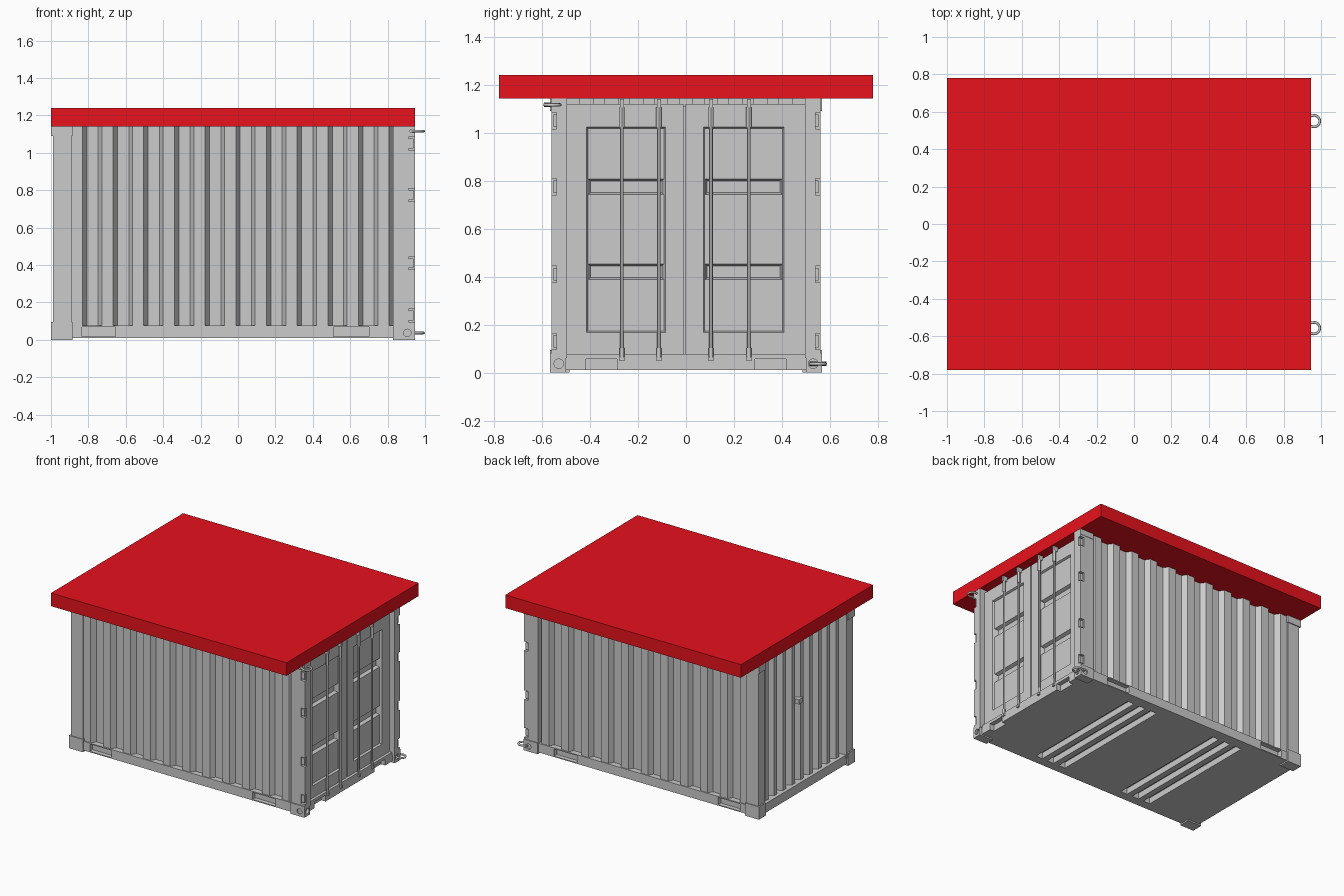
import bpy, bmesh, math
from mathutils import Vector

if "Cube" in bpy.data.objects:
    bpy.data.objects.remove(bpy.data.objects["Cube"])


def finish(name, bm):
    bmesh.ops.recalc_face_normals(bm, faces=bm.faces)
    me = bpy.data.meshes.new(name)
    bm.to_mesh(me)
    bm.free()
    ob = bpy.data.objects.new(name, me)
    bpy.context.collection.objects.link(ob)
    return ob


def box(name, x0, x1, y0, y1, z0, z1, taper=0):
    """Axis-aligned box; taper shrinks the x0 end on all four edges."""
    bm = bmesh.new()
    bmesh.ops.create_cube(bm, size=1)
    for v in bm.verts:
        t = taper if v.co.x < 0 else 0
        v.co = Vector((x0 if v.co.x < 0 else x1, y0 + t if v.co.y < 0 else y1 - t,
                       z0 + t if v.co.z < 0 else z1 - t))
    return finish(name, bm)


def rod(name, centre, r, length, axis='Z', sides=12):
    rot = {'X': (0, math.pi / 2, 0), 'Y': (math.pi / 2, 0, 0), 'Z': (0, 0, 0)}[axis]
    bpy.ops.mesh.primitive_cylinder_add(vertices=sides, radius=r, depth=length,
                                        location=centre, rotation=rot)
    ob = bpy.context.object
    ob.name = name
    bpy.ops.object.shade_smooth_by_angle()
    return ob


def cut(ob, cutters):
    for c in cutters:
        c.hide_render = True
        m = ob.modifiers.new('cut', 'BOOLEAN')
        m.operation, m.object, m.solver = 'DIFFERENCE', c, 'EXACT'
        bpy.context.view_layer.objects.active = ob
        bpy.ops.object.modifier_apply(modifier=m.name)
        bpy.data.objects.remove(c)


# Red roof slab
roof = box('roof', -1, .947, -.78, .78, 1.142, 1.24)
red = bpy.data.materials.new('red')
red.diffuse_color = (.8, .006, .012, 1)
red.use_nodes = True
red.node_tree.nodes["Principled BSDF"].inputs["Base Color"].default_value = red.diffuse_color
roof.data.materials.append(red)

# Corrugated walls: one outline around both sides and the closed end
P, OUT, IN = .164, .55, .515
side = [(-.92, OUT)]
for k in range(-5, 6):
    x = k * P
    side += [(x - .012, OUT), (x + .012, IN)]
    if k < 5:
        side += [(x + .072, IN), (x + .092, OUT)]
side.append((.86, IN))
end = []
for k in range(-4, 5):
    y = k * .104
    end += [(-.925, y - .038), (-.96, y - .018), (-.96, y + .018), (-.925, y + .038)]
outline = ([(x, -y) for x, y in side] + [(x, y) for x, y in reversed(side)]
           + list(reversed([(-.925, -.5)] + end + [(-.925, .5)])))
bm = bmesh.new()
face = bm.faces.new([bm.verts.new((x, y, .07)) for x, y in outline])
ext = bmesh.ops.extrude_face_region(bm, geom=[face])
for v in ext['geom']:
    if isinstance(v, bmesh.types.BMVert):
        v.co.z = 1.145
finish('corrugated_walls', bm)

# Floor frame with fork pockets and underside channels
base = box('floor_frame', -.985, .925, -.557, .557, .01, .078)
cutters = []
for s in (-1, 1):
    for x0, x1 in ((-.835, -.655), (.51, .70)):
        a, b = sorted((s * .525, s * .6))
        cutters.append(box('pocket', x0, x1, a, b, .017, .07))
    cutters.append(box('sill_pocket', .89, .96, s * .352 - .064, s * .352 + .064, 0, .056))
for x0 in (.455, .355, .255, -.295, -.395, -.495):
    cutters.append(box('channel', x0 - .055, x0, -.49, .475, -.02, .055))
cut(base, cutters)

HINGES = (.13, .41, .775, 1.05)
for s, tag in ((-1, 'front'), (1, 'back')):
    def yy(a, b):
        return sorted((s * a, s * b))

    # Closed-end posts and corner castings
    box(f'end_post_{tag}', -.99, -.89, *yy(.48, .56), .05, 1.145)
    box(f'end_casting_low_{tag}', -1, -.885, *yy(.485, .567), 0, .095)
    box(f'end_casting_high_{tag}', -1, -.885, *yy(.485, .567), 1.09, 1.145)

    # Door posts notched along the outer edge, with hinge blocks in the notches
    post = box(f'door_post_{tag}', .83, .945, *yy(.495, .56), .06, 1.145)
    cut(post, [box('notch', .912, .97, *yy(.54, .6), z - .034, z + .034) for z in HINGES])
    for z in HINGES:
        box(f'hinge_{tag}', .90, .938, *yy(.53, .552), z - .026, z + .026)

    # Door-end castings with holes
    low = box(f'door_casting_low_{tag}', .83, .945, *yy(.50, .567), 0, .082)
    cut(low, [rod('hole', (.94, s * .53, .037), .02, .05, 'X', 16),
              rod('hole', (.905, s * .567, .037), .02, .05, 'Y', 16)])
    box(f'door_casting_high_{tag}', .83, .945, *yy(.50, .563), 1.1, 1.145)

# Door leaves with recessed panels and deeper cross bands
for tag, y0, y1, p0, p1 in (('front', -.5, -.01, -.417, -.083),
                            ('back', -.002, .5, .07, .41)):
    leaf = box(f'door_{tag}', .84, .905, y0, y1, .075, 1.12)
    cut(leaf, [box('panel', .89, .92, p0 - .004, p1 + .004, .161, 1.029, .012)]
        + [box('band', .865, .905, p0 + .004, p1 - .004, z - .038, z + .038, .014)
           for z in (.775, .42)])

# Ribs showing over the door
for k in range(-4, 5):
    box('header_rib', .85, .88, k * .104 - .03, k * .104 + .03, 1.11, 1.145)

# Locking bars with cam ends and guides
for y in (-.267, -.113, .104, .262):
    rod('locking_bar', (.925, y, .595), .0075, 1.09)
    rod('bar_sleeve_high', (.925, y, 1.065), .011, .085)
    rod('bar_sleeve_low', (.925, y, .078), .010, .05)
    box('bar_cam_high', .9, .936, y - .008, y + .008, 1.105, 1.14)
    box('bar_cam_low', .9, .938, y - .01, y + .01, .048, .066)

# Shackles: U-shaped loops on two corners
for name, y, z in (('shackle_high', -.557, 1.116), ('shackle_low', .55, .037)):
    pts = [(.925, y - .022, z)]
    for i in range(13):
        a = -math.pi / 2 + math.pi * i / 12
        pts.append((.962 + .031 * math.cos(a), y + .031 * math.sin(a), z))
    pts.append((.925, y + .022, z))
    cu = bpy.data.curves.new(name, 'CURVE')
    cu.dimensions, cu.bevel_depth, cu.bevel_resolution = '3D', .007, 2
    cu.use_fill_caps = True
    sp = cu.splines.new('POLY')
    sp.points.add(len(pts) - 1)
    for p, co in zip(sp.points, pts):
        p.co = (*co, 1)
    bpy.context.collection.objects.link(bpy.data.objects.new(name, cu))
    rod(name + '_pin', (.925, y, z), .009, .07, 'Y')

# Small vent on the closed end
box('end_vent', -.975, -.92, .01, .06, .66, .695)
